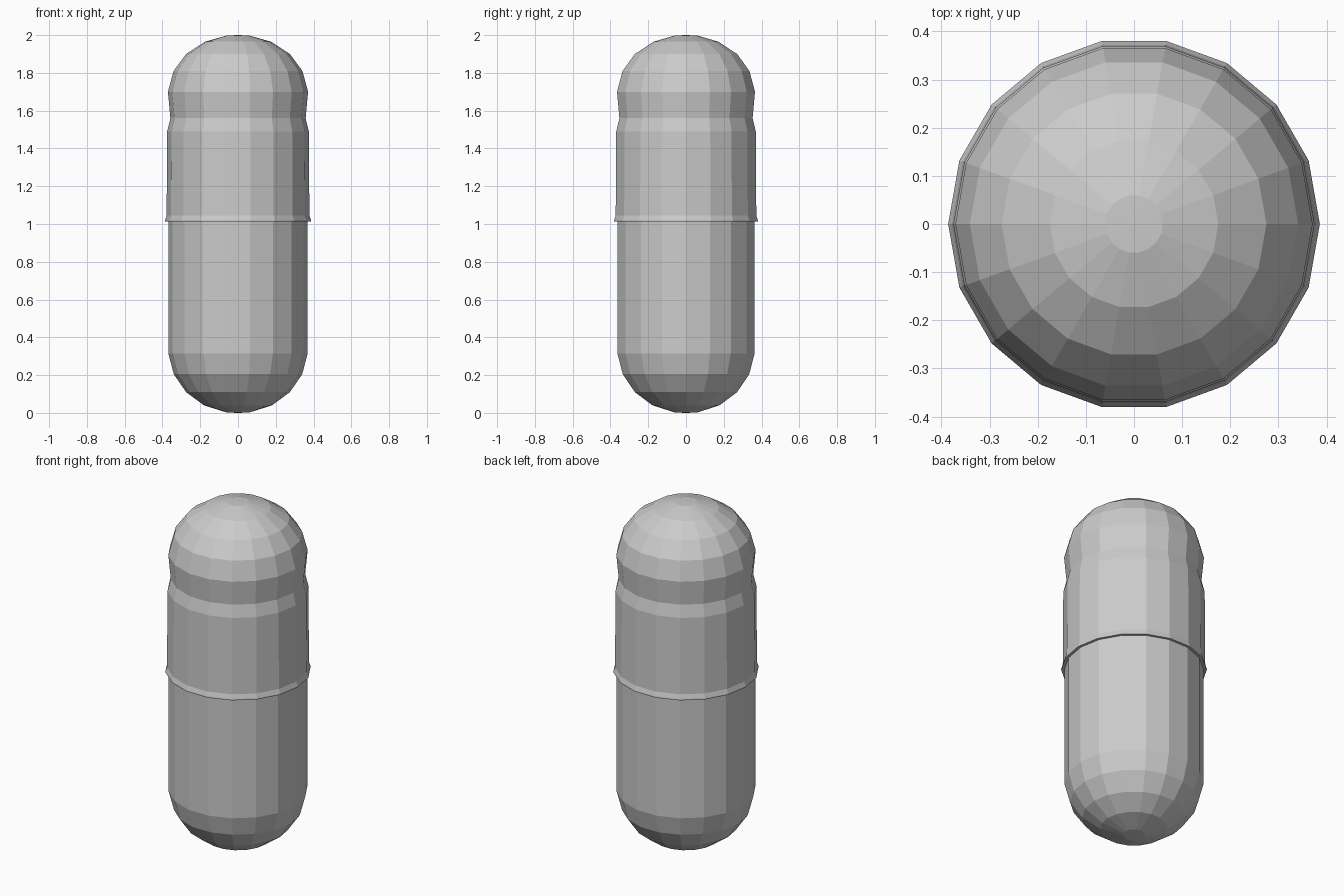
import bpy, bmesh
from math import sin, cos, pi

if "Cube" in bpy.data.objects:
    bpy.data.objects.remove(bpy.data.objects["Cube"])

SIDES = 18


def lathe(name, profile, turn=0.0):
    """Revolve (radius, z) points around z; radius 0 makes a pole."""
    bm = bmesh.new()
    rings = []
    for i, (r, z) in enumerate(profile):
        if r == 0:
            rings.append([bm.verts.new((0, 0, z))])
            continue
        rings.append([bm.verts.new((r * cos(2 * pi * k / SIDES + turn),
                                    r * sin(2 * pi * k / SIDES + turn), z))
                      for k in range(SIDES)])
    for a, b in zip(rings, rings[1:]):
        for k in range(SIDES):
            n = (k + 1) % SIDES
            if len(a) == 1:
                bm.faces.new((a[0], b[n], b[k]))
            elif len(b) == 1:
                bm.faces.new((a[k], a[n], b[0]))
            else:
                bm.faces.new((a[k], a[n], b[n], b[k]))
    bmesh.ops.recalc_face_normals(bm, faces=bm.faces)
    mesh = bpy.data.meshes.new(name)
    bm.to_mesh(mesh)
    bm.free()
    ob = bpy.data.objects.new(name, mesh)
    bpy.context.collection.objects.link(ob)
    return ob


# Rounded lower half, running a little way up inside the cap
lathe("capsule_body", [
    (0, 0), (0.06, 0.002), (0.18, 0.04), (0.275, 0.11), (0.34, 0.205),
    (0.369, 0.315), (0.369, 1.03), (0, 1.03)])

# Upper half: flared rim, straight wall, locking groove and dome
lathe("capsule_cap", [
    (0.36, 1.015), (0.386, 1.013), (0.386, 1.02), (0.378, 1.045),
    (0.375, 1.49), (0.358, 1.56), (0.371, 1.70), (0.341, 1.81),
    (0.275, 1.90), (0.175, 1.965), (0.06, 1.998), (0, 2.0)])
